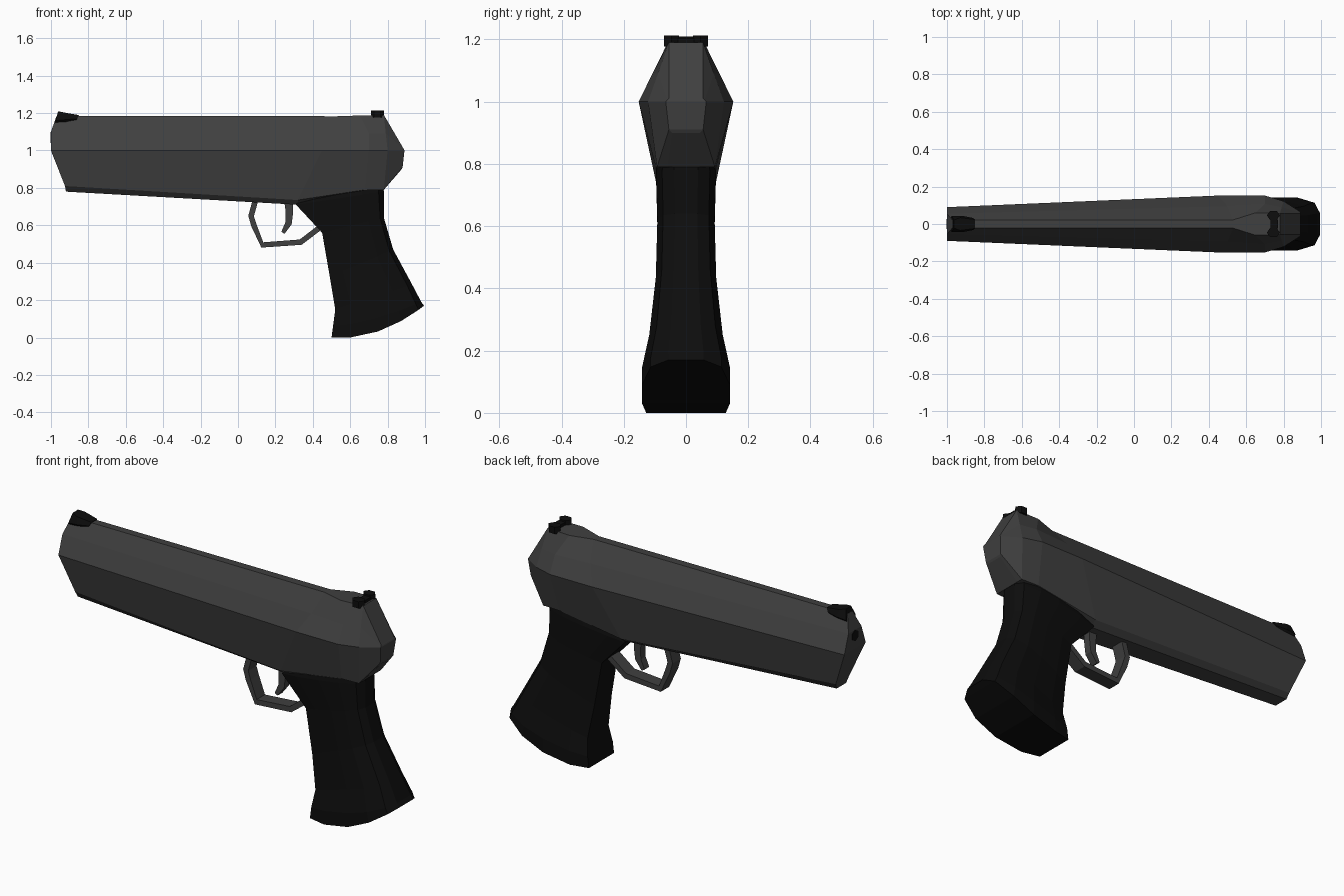
import bpy, bmesh, math
from mathutils import Vector

if "Cube" in bpy.data.objects:
    bpy.data.objects.remove(bpy.data.objects["Cube"])


def material(name, v):
    m = bpy.data.materials.new(name)
    m.diffuse_color = (v, v, v, 1)
    m.use_nodes = True
    m.node_tree.nodes["Principled BSDF"].inputs["Base Color"].default_value = m.diffuse_color
    return m


STEEL = material("dark grey steel", 0.05)
BLACK = material("matte black", 0.004)


def finish(name, bm, mat):
    bmesh.ops.recalc_face_normals(bm, faces=bm.faces)
    me = bpy.data.meshes.new(name)
    bm.to_mesh(me)
    bm.free()
    me.materials.append(mat)
    ob = bpy.data.objects.new(name, me)
    bpy.context.collection.objects.link(ob)
    return ob


def loft(name, sections, mat):
    """Join half sections of (x, half width, z), mirrored over y = 0."""
    bm = bmesh.new()
    rings = []
    for s in sections:
        pts = [(x, w, z) for x, w, z in s] + [(x, -w, z) for x, w, z in reversed(s)]
        rings.append([bm.verts.new(p) for p in pts])
    n = len(rings[0])
    for a, b in zip(rings, rings[1:]):
        for i in range(n):
            j = (i + 1) % n
            bm.faces.new((a[i], a[j], b[j], b[i]))
    # end caps as strips, so bent ends stay clean
    for r in (rings[0], rings[-1]):
        for i in range(n // 2 - 1):
            bm.faces.new((r[i], r[i + 1], r[n - 2 - i], r[n - 1 - i]))
    return finish(name, bm, mat)


def ribbon(name, path, half_w, mat):
    """Sweep a flat bar along (x, z, thickness) points."""
    bm = bmesh.new()
    rings = []
    for i, (x, z, t) in enumerate(path):
        p, q = path[max(i - 1, 0)], path[min(i + 1, len(path) - 1)]
        d = Vector((q[0] - p[0], q[1] - p[1])).normalized()
        nx, nz = -d.y * t / 2, d.x * t / 2
        rings.append([bm.verts.new((x + s * nx, k * half_w, z + s * nz))
                      for s, k in ((1, 1), (1, -1), (-1, -1), (-1, 1))])
    for a, b in zip(rings, rings[1:]):
        for i in range(4):
            j = (i + 1) % 4
            bm.faces.new((a[i], a[j], b[j], b[i]))
    bm.faces.new(rings[0])
    bm.faces.new(rings[-1])
    return finish(name, bm, mat)


# Slide and frame: faceted body, from muzzle to rear
loft("slide", [
    [(-0.97, 0.02, 1.185), (-1.0, 0.055, 1.10), (-1.0, 0.09, 1.0),
     (-0.925, 0.055, 0.81), (-0.92, 0.04, 0.78)],
    [(0.53, 0.022, 1.183), (0.50, 0.095, 1.09), (0.45, 0.152, 1.0),
     (0.32, 0.095, 0.735), (0.32, 0.06, 0.71)],
    [(0.65, 0.06, 1.187), (0.70, 0.108, 1.09), (0.70, 0.152, 1.0),
     (0.68, 0.097, 0.79), (0.68, 0.06, 0.785)],
    [(0.78, 0.055, 1.19), (0.79, 0.09, 1.09), (0.80, 0.122, 1.0),
     (0.78, 0.093, 0.79), (0.78, 0.06, 0.79)],
    [(0.885, 0.055, 1.01), (0.888, 0.06, 1.005), (0.89, 0.065, 1.0),
     (0.88, 0.055, 0.91), (0.875, 0.045, 0.90)],
], STEEL)


# Grip: rounded sections between a front and a back point
def grip_section(front, back, w, sag=0.0):
    out = []
    for t, k in ((0, 0.75), (0.2, 0.9), (0.5, 1), (0.75, 1), (0.94, 0.8), (1, 0.4)):
        x = front[0] + (back[0] - front[0]) * t
        z = front[1] + (back[1] - front[1]) * t - sag * 4 * t * (1 - t)
        out.append((x, w * k, z))
    return out


loft("grip", [
    grip_section((0.33, 0.745), (0.775, 0.82), 0.092),
    grip_section((0.31, 0.71), (0.78, 0.78), 0.096),
    grip_section((0.45, 0.56), (0.78, 0.64), 0.092),
    grip_section((0.49, 0.33), (0.83, 0.47), 0.097),
    grip_section((0.52, 0.15), (0.93, 0.285), 0.118),
    grip_section((0.508, 0.06), (0.98, 0.19), 0.142, 0.02),
    grip_section((0.50, 0.0), (0.995, 0.17), 0.142, 0.053),
], BLACK)

# Trigger guard and trigger
ribbon("trigger_guard", [(0.095, 0.74, 0.03), (0.07, 0.65, 0.03), (0.085, 0.60, 0.03),
                         (0.13, 0.495, 0.03), (0.335, 0.51, 0.03), (0.46, 0.605, 0.03)],
       0.035, STEEL)
ribbon("trigger", [(0.27, 0.75, 0.05), (0.275, 0.67, 0.04), (0.27, 0.61, 0.035),
                   (0.24, 0.56, 0.02)], 0.02, STEEL)

# Front sight: wedge over the muzzle
loft("front_sight", [
    [(-0.962, 0.022, 1.21), (-0.975, 0.042, 1.16), (-0.98, 0.03, 1.145)],
    [(-0.93, 0.034, 1.203), (-0.92, 0.044, 1.165), (-0.92, 0.03, 1.15)],
    [(-0.85, 0.024, 1.189), (-0.86, 0.032, 1.17), (-0.87, 0.02, 1.15)],
], BLACK)

# Rear sight: pair of six-sided posts with a low bridge
for side, tag in ((1, "left"), (-1, "right")):
    bm = bmesh.new()
    bmesh.ops.create_cone(bm, cap_ends=True, segments=6, radius1=0.5, radius2=0.5, depth=1)
    for v in bm.verts:
        v.co = (0.745 + v.co.y * 0.07, side * 0.046 + v.co.x * 0.056, 1.195 + v.co.z * 0.036)
    finish("rear_sight_" + tag, bm, BLACK)
bm = bmesh.new()
bmesh.ops.create_cube(bm, size=1)
for v in bm.verts:
    v.co = (0.75 + v.co.x * 0.04, v.co.y * 0.05, 1.193 + v.co.z * 0.024)
finish("rear_sight_bridge", bm, BLACK)

# Muzzle opening: thin dark plate
bm = bmesh.new()
bmesh.ops.create_cone(bm, cap_ends=True, segments=6, radius1=0.03, radius2=0.03, depth=0.008)
for v in bm.verts:
    v.co = (-0.999 + v.co.z, v.co.x, 1.07 + v.co.y)
finish("muzzle_opening", bm, BLACK)
